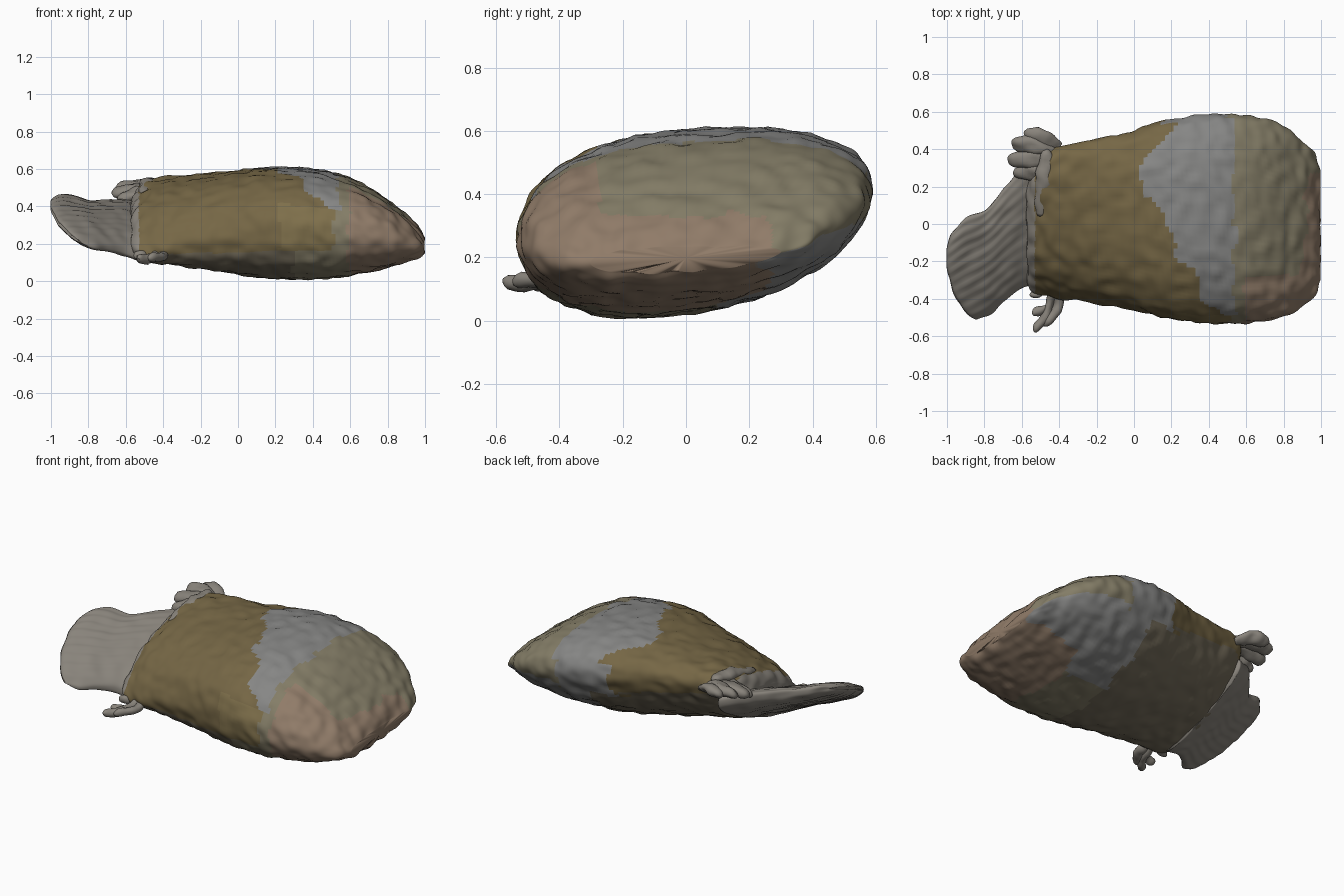
import bpy, bmesh, math
from mathutils import Vector, noise

if "Cube" in bpy.data.objects:
    bpy.data.objects.remove(bpy.data.objects["Cube"])

COLORS = {
    "brown": (0.18, 0.135, 0.06), "ochre": (0.21, 0.16, 0.07),
    "slate": (0.24, 0.24, 0.235), "olive": (0.23, 0.205, 0.135),
    "orange": (0.28, 0.20, 0.14), "fin_grey": (0.25, 0.23, 0.20),
    "dark": (0.17, 0.145, 0.10),
}
MATS = {}
for n, c in COLORS.items():
    MATS[n] = bpy.data.materials.new(n)
    MATS[n].diffuse_color = (*c, 1)


def curve(pts, s):
    """Catmull-Rom sample of a list of tuples, s in 0..1."""
    f = min(max(s, 0), 0.99999) * (len(pts) - 1)
    i, t = int(f), f - int(f)
    a, b, c, d = (pts[min(max(i + k, 0), len(pts) - 1)] for k in (-1, 0, 1, 2))
    return [0.5 * (2 * q + (r - p) * t + (2 * p - 5 * q + 4 * r - w) * t * t
                   + (3 * q - p - 3 * r + w) * t ** 3) for p, q, r, w in zip(a, b, c, d)]


def power(v, p):
    return math.copysign(abs(v) ** p, v)


def loft(name, rings, materials, pick=None, bump=0.0, scale=12):
    """Skin a list of rings, close both ends and roughen the surface."""
    bm = bmesh.new()
    vr = [[bm.verts.new(p) for p in r] for r in rings]
    n = len(rings[0])
    for a, b in zip(vr, vr[1:]):
        for j in range(n):
            bm.faces.new((a[j], a[(j + 1) % n], b[(j + 1) % n], b[j]))
    for r in (vr[0], vr[-1]):
        mid = bm.verts.new(sum((v.co for v in r), Vector()) / n)
        for j in range(n):
            bm.faces.new((r[j], r[(j + 1) % n], mid))
    bmesh.ops.recalc_face_normals(bm, faces=bm.faces)
    bm.normal_update()
    for v, nor in [(v, v.normal.copy()) for v in bm.verts]:
        v.co += nor * bump * noise.noise(v.co * scale)
    for f in bm.faces:
        f.smooth = True
        if pick:
            f.material_index = materials.index(pick(f.calc_center_median(), f.normal))
    me = bpy.data.meshes.new(name)
    bm.to_mesh(me)
    bm.free()
    for m in materials:
        me.materials.append(MATS[m])
    ob = bpy.data.objects.new(name, me)
    bpy.context.collection.objects.link(ob)
    return ob


# Body: x, y min, y max, z min, z max, skew of the leaning section
STATIONS = [
    (-0.57, -0.31, 0.20, 0.18, 0.41, 0.95),
    (-0.54, -0.36, 0.29, 0.12, 0.49, 0.85),
    (-0.45, -0.39, 0.40, 0.095, 0.55, 0.75),
    (-0.30, -0.41, 0.435, 0.08, 0.565, 0.65),
    (-0.05, -0.45, 0.49, 0.045, 0.585, 0.52),
    (0.20, -0.51, 0.56, 0.012, 0.61, 0.43),
    (0.45, -0.53, 0.587, 0.012, 0.592, 0.40),
    (0.65, -0.525, 0.572, 0.04, 0.53, 0.38),
    (0.80, -0.495, 0.525, 0.075, 0.435, 0.42),
    (0.91, -0.435, 0.44, 0.105, 0.345, 0.48),
    (0.97, -0.37, 0.375, 0.13, 0.275, 0.55),
    (0.995, -0.30, 0.30, 0.15, 0.235, 0.6),
]


def body_ring(s, n=128):
    x, y0, y1, z0, z1, skew = curve(STATIONS, s)
    w = min(max((x + 0.5) / 0.7, 0), 1)               # front flank and top lean less
    ring = []
    for k in range(n):
        t = 2 * math.pi * k / n
        lean = skew * (1 - w * (0.34 - 0.32 * math.cos(t) + 0.2 * math.sin(t)))
        ring.append(Vector((x, (y0 + y1) / 2 + (y1 - y0) / 2 * power(math.cos(t), 0.88),
                            (z0 + z1) / 2 + (z1 - z0) / 2 * power(math.sin(t + lean), 0.9))))
    return ring


def body_colour(c, nor):
    wob = 0.05 * noise.noise(c * 9)
    x, y, z = c.x + wob, c.y + wob, c.z + wob
    if c.x < -0.53:
        return "fin_grey"
    if x > 0.6 and (y < -0.28 or (z < 0.33 and y < 0.25)):   # nose and front cheek
        return "orange"
    if nor.z > 0.55:                                         # upper face
        if x > 0.54:
            return "olive"
        edge = 0.02 + max(0.22 - y, 0) * 0.62 + max(y - 0.3, 0) * 0.9
        return "slate" if x > edge else "brown"
    if nor.z < -0.45:                                        # underside
        return "dark" if x < 0.3 else "slate" if y > 0.1 else "olive"
    if x > 0.5:
        return "olive"
    if y > 0 and x > 0.15:
        return "slate"
    return "brown" if x < 0.2 else "ochre"


loft("body", [body_ring(i / 120) for i in range(121)],
     ["brown", "ochre", "slate", "olive", "orange", "dark", "fin_grey"], body_colour, 0.013, 15)

# Tail fin: tilted fan between two edge curves, with shallow rays
UPPER = [(-0.48, 0.36), (-0.58, 0.31), (-0.68, 0.21), (-0.79, 0.08), (-0.90, 0.03), (-0.965, -0.04)]
LOWER = [(-0.48, -0.30), (-0.56, -0.33), (-0.62, -0.35), (-0.69, -0.41), (-0.76, -0.48), (-0.84, -0.515)]


def tail_ring(s, n=120):
    a, b = Vector(curve(UPPER, s)), Vector(curve(LOWER, s))
    half = 0.04 * (1 - s) ** 1.5 + 0.04 * (1 - s ** 12) + 0.01
    ring = []
    for k in range(n):
        t = 2 * math.pi * k / n
        v = (1 - math.cos(t)) / 2
        p = a.lerp(b, v) + Vector((-0.085, -0.02)) * s ** 2 * max(4 * v * (1 - v), 0) ** 0.7
        z = 0.41 + 0.38 * (p.y - 0.07) + 0.45 * (-0.8 - p.x)
        h = half * power(math.sin(t), 0.65) * (1 + 0.08 * s * math.sin(v * 62))
        ring.append(Vector((p.x, p.y, z + h)))
    return ring


loft("tail_fin", [tail_ring(i / 40) for i in range(41)], ["fin_grey"], None, 0.008)


def lobe(name, path, width, thick):
    """Flattened, leaning finger of a side fin along a path."""
    rings = []
    for i in range(17):
        s = i / 16
        c = Vector(curve(path, s))
        d = (Vector(curve(path, min(s + 0.05, 1))) - Vector(curve(path, max(s - 0.05, 0)))).normalized()
        side = d.cross(Vector((0, -0.3, 1))).normalized()
        up = side.cross(d)
        r = (0.55 + 0.45 * math.sin(s * math.pi * 0.75)) * math.sqrt(max(1 - s ** 5, 0.02))
        rings.append([c + side * width * r * math.cos(t) + up * thick * r * math.sin(t)
                      for t in (2 * math.pi * k / 20 for k in range(20))])
    loft(name, rings, ["fin_grey"], None, 0.014, 18)


# Back side fin: overlapping lobes
BACK = [
    [(-0.40, 0.41, 0.47), (-0.48, 0.455, 0.51), (-0.58, 0.49, 0.50)],
    [(-0.42, 0.38, 0.49), (-0.53, 0.42, 0.51), (-0.66, 0.425, 0.485)],
    [(-0.42, 0.33, 0.49), (-0.54, 0.35, 0.49), (-0.68, 0.335, 0.465)],
    [(-0.42, 0.26, 0.48), (-0.52, 0.28, 0.47), (-0.64, 0.27, 0.43)],
    [(-0.49, 0.05, 0.46), (-0.48, 0.22, 0.51), (-0.46, 0.40, 0.53)],
]
for i, p in enumerate(BACK):
    lobe(f"back_side_fin_{i + 1}", p, 0.05, 0.036)

# Front side fin: small fingers pointing out and down
FRONT = [
    [(-0.44, -0.34, 0.15), (-0.46, -0.46, 0.125), (-0.535, -0.585, 0.12)],
    [(-0.41, -0.36, 0.15), (-0.41, -0.44, 0.13), (-0.48, -0.55, 0.125)],
    [(-0.50, -0.32, 0.16), (-0.51, -0.37, 0.14), (-0.56, -0.38, 0.14)],
    [(-0.46, -0.44, 0.125), (-0.51, -0.47, 0.12), (-0.55, -0.475, 0.12)],
]
for i, p in enumerate(FRONT):
    lobe(f"front_side_fin_{i + 1}", p, 0.028, 0.028)

for m in bpy.data.materials:
    if m.users and not m.is_grease_pencil:
        m.use_nodes = True
        m.node_tree.nodes["Principled BSDF"].inputs["Base Color"].default_value = m.diffuse_color
